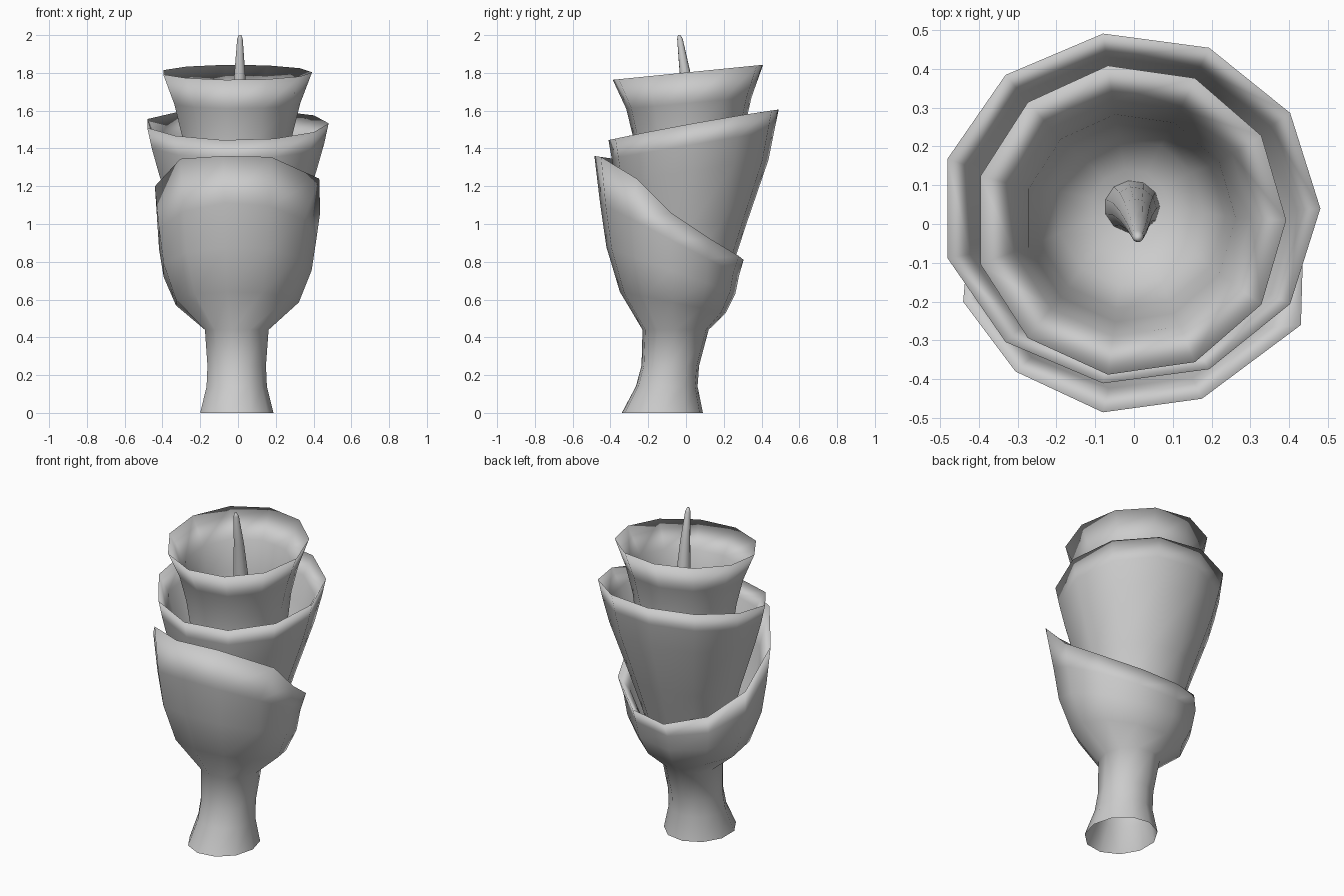
import bpy, bmesh
from math import sin, cos, pi

SIDES = 11


def ring(cy, rx, ry, z, tilt=0.0, cx=-0.01, arch=0.0):
    """Eleven-sided oval ring; tilt is the rise in z per unit of y, arch lifts the sides."""
    pts = []
    for k in range(SIDES):
        a = 2 * pi * k / SIDES
        dy = ry * sin(a)
        pts.append((cx + rx * cos(a), cy + dy, z + tilt * dy + arch * cos(a) ** 2))
    return pts


def inset(r, gap, dz):
    """Copy of a ring pulled in towards its middle by about gap and moved by dz."""
    mx = sum(p[0] for p in r) / SIDES
    my = sum(p[1] for p in r) / SIDES
    s = 1 - gap / 0.4
    return [(mx + (x - mx) * s, my + (y - my) * s, z + dz) for x, y, z in r]


def loft(name, rings, cap_end=False):
    """Skin a stack of rings into one smooth shell."""
    bm = bmesh.new()
    loops = [[bm.verts.new(p) for p in r] for r in rings]
    for a, b in zip(loops, loops[1:]):
        for k in range(SIDES):
            n = (k + 1) % SIDES
            bm.faces.new((a[k], a[n], b[n], b[k]))
    if cap_end:
        bm.faces.new(loops[-1])
    for f in bm.faces:
        f.smooth = True
    mesh = bpy.data.meshes.new(name)
    bm.to_mesh(mesh)
    bm.free()
    obj = bpy.data.objects.new(name, mesh)
    bpy.context.collection.objects.link(obj)
    return obj


# Stem and outer cup, with a rim that sweeps up high at the front and folds inside
outer_rim = [(.435, -.08, 1.06), (.375, .13, .92), (.17, .28, .83), (-.06, .305, .81),
             (-.28, .19, .87), (-.42, .02, 1.0), (-.44, -.20, 1.2), (-.305, -.38, 1.345),
             (-.08, -.485, 1.36), (.175, -.45, 1.355), (.43, -.26, 1.24)]
outer_belly = [ring(-.070, .332, .283, .585, -.20),
               ring(-.080, .400, .345, .755, -.36),
               ring(-.087, .425, .372, .92, -.52)]
loft("stem_and_outer_cup", [
    ring(-.125, .198, .217, 0),
    ring(-.102, .163, .165, .14),
    ring(-.083, .158, .154, .25),
    ring(-.055, .172, .177, .44),
    *outer_belly,
    outer_rim,
    inset(outer_belly[2], .035, .03),
    inset(outer_belly[1], .04, .03),
    ring(-.045, .25, .24, .63)])

# Middle cup, rising from the fold of the outer cup, with its own inner wall
middle_rim = ring(.04, .490, .455, 1.525, .18, arch=.008)
loft("middle_cup", [
    ring(-.045, .25, .24, .63),
    ring(-.01, .255, .25, .75),
    ring(.012, .325, .315, .98, .10),
    ring(.033, .425, .408, 1.28, .15),
    ring(.037, .465, .435, 1.42, .17),
    middle_rim,
    ring(.035, .430, .400, 1.43, .17),
    ring(.03, .390, .370, 1.29, .15),
    ring(.02, .29, .285, 1.13, .08)])

# Upper cup, rising from the fold of the middle cup, with inner wall and floor
loft("upper_cup", [
    ring(.02, .29, .285, 1.13, .08),
    ring(.02, .270, .265, 1.25, .06),
    ring(.015, .300, .297, 1.48, .08),
    ring(.015, .340, .335, 1.64, .09),
    ring(.01, .402, .402, 1.803, .10),
    ring(.015, .312, .307, 1.65, .09),
    ring(.015, .272, .270, 1.48, .08),
    ring(.02, .245, .240, 1.27, .05),
    ring(.03, .19, .19, 1.12),
    ring(.04, .10, .10, 1.08),
    ring(.045, .06, .06, 1.07)])

# Central spike leaning forward
loft("spike", [
    ring(.045, .072, .068, 1.06, cx=-.005),
    ring(.04, .058, .056, 1.30, cx=0),
    ring(.022, .043, .043, 1.58, cx=.004),
    ring(-.005, .029, .029, 1.80, cx=.009),
    ring(-.032, .015, .015, 1.98, cx=.01),
    ring(-.036, .007, .007, 2.0, cx=.01)], cap_end=True)
